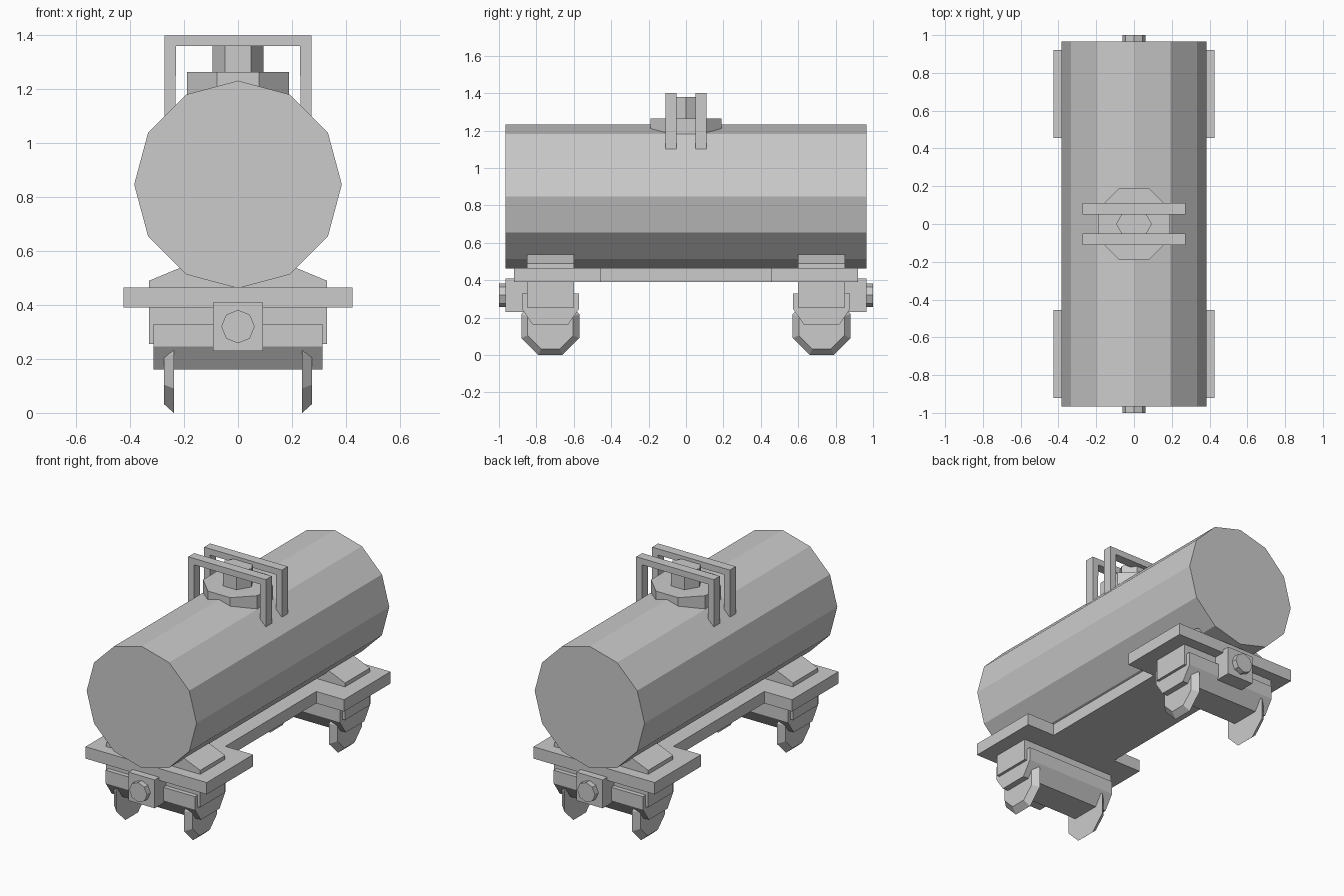
import bpy, bmesh
from math import cos, sin, pi

if "Cube" in bpy.data.objects:
    bpy.data.objects.remove(bpy.data.objects["Cube"])


def loft(name, a, b):
    """Solid between two matching rings of 3D points."""
    bm = bmesh.new()
    ra = [bm.verts.new(p) for p in a]
    rb = [bm.verts.new(p) for p in b]
    n = len(ra)
    bm.faces.new(ra)
    bm.faces.new(rb)
    for i in range(n):
        j = (i + 1) % n
        bm.faces.new((ra[i], ra[j], rb[j], rb[i]))
    bmesh.ops.recalc_face_normals(bm, faces=bm.faces)
    me = bpy.data.meshes.new(name)
    bm.to_mesh(me)
    bm.free()
    ob = bpy.data.objects.new(name, me)
    bpy.context.collection.objects.link(ob)
    return ob


def extrude(name, pts, axis, lo, hi):
    """Extrude a 2D profile along an axis; profile is in the other two axes, in order."""
    def place(h):
        return [tuple(p[:axis]) + (h,) + tuple(p[axis:]) for p in map(tuple, pts)]
    return loft(name, place(lo), place(hi))


def box(name, x, y, z):
    rect = [(x[0], y[0]), (x[1], y[0]), (x[1], y[1]), (x[0], y[1])]
    return extrude(name, rect, 2, *z)


def ngon(n, r, cx=0, cy=0, turn=0.0):
    return [(cx + r * cos(2 * pi * (i + turn) / n), cy + r * sin(2 * pi * (i + turn) / n))
            for i in range(n)]


# Tank barrel
extrude("tank", ngon(12, 0.385, 0, 0.847), 1, -0.965, 0.965)

# Chassis plate, narrow in the middle
half = [(0.425, -0.92), (0.425, -0.455), (0.23, -0.455),
        (0.23, 0.455), (0.425, 0.455), (0.425, 0.92)]
extrude("chassis", half + [(-x, -y) for x, y in half], 2, 0.39, 0.465)

# Filler dome and hexagonal cap
R8 = 1 / cos(pi / 8)
extrude("filler_dome", ngon(8, 0.19 * R8, turn=0.5), 2, 1.15, 1.265)
extrude("filler_cap", ngon(6, 0.095), 2, 1.25, 1.38)

for s, end in ((-1, "front"), (1, "back")):
    # Guard hoop over the dome
    outer = [(-0.272, 1.1), (-0.272, 1.4), (0.272, 1.4), (0.272, 1.1)]
    inner = [(0.232, 1.1), (0.23, 1.36), (-0.23, 1.36), (-0.232, 1.1)]
    extrude(end + "_guard_hoop", outer + inner, 1, s * 0.05, s * 0.11)

    # Saddle above the plate and bolster block below it
    c = s * 0.725
    extrude(end + "_saddle", [(-0.33, 0.46), (0.33, 0.46), (0.33, 0.49), (0.21, 0.54),
                              (-0.21, 0.54), (-0.33, 0.49)], 1, c - 0.125, c + 0.125)
    box(end + "_bolster", (-0.33, 0.33), (c - 0.125, c + 0.125), (0.255, 0.395))

    # Bogie frame with chamfered underside
    extrude(end + "_bogie", [(c - 0.153, 0.33), (c - 0.153, 0.247), (c - 0.093, 0.16),
                             (c + 0.093, 0.16), (c + 0.153, 0.247), (c + 0.153, 0.33)],
            0, -0.313, 0.313)

    # Tapered octagonal wheels
    for k, side in ((-1, "left"), (1, "right")):
        rims = [[(k * x, y, z) for y, z in ngon(8, r * R8, c, 0.155, 0.5)]
                for x, r in ((0.238, 0.155), (0.275, 0.122))]
        loft(f"{end}_{side}_wheel", *rims)

    # Coupler block and buffer
    box(end + "_coupler_block", (-0.092, 0.092), sorted((s * 0.8, s * 0.965)), (0.23, 0.41))
    extrude(end + "_buffer", ngon(8, 0.062, 0, 0.32), 1, s * 0.95, s * 1.0)

# Rest the wheels exactly on the ground
bpy.context.view_layer.update()
